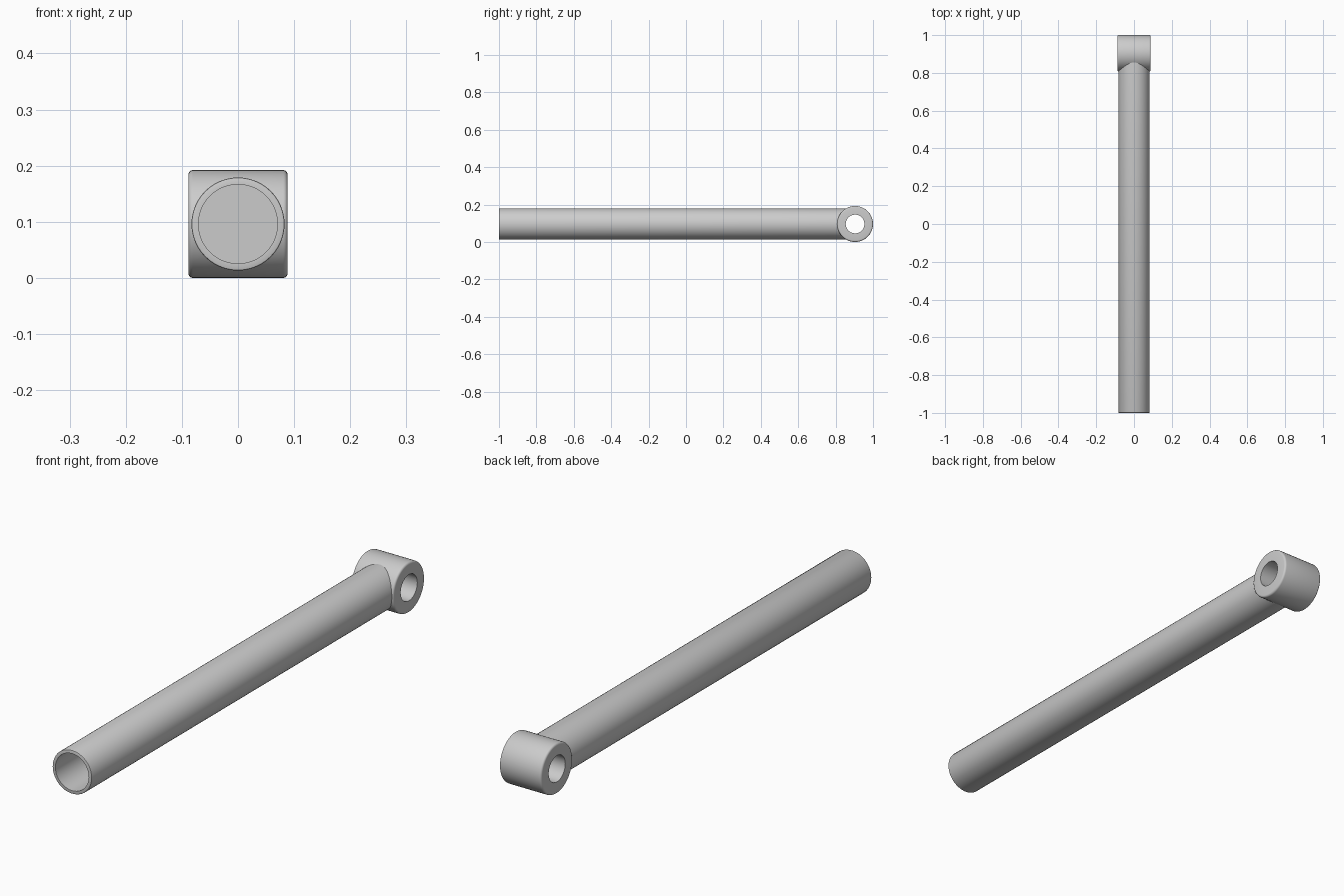
import bpy, bmesh
from math import sin, cos, pi, sqrt, radians

if "Cube" in bpy.data.objects:
    bpy.data.objects.remove(bpy.data.objects["Cube"])

SIDES = 48
EYE_Y, EYE_Z, EYE_R = 0.904, 0.096, 0.096


def lathe(name, profile, place, closed=False):
    """Sweep a (radius, axial) profile round an axis; place maps to world."""
    bm = bmesh.new()
    rings = []
    for r, t in profile:
        if r == 0:
            v = bm.verts.new(place(0, 0, t))
            rings.append([v] * SIDES)
        else:
            rings.append([bm.verts.new(place(r * cos(2 * pi * i / SIDES), r * sin(2 * pi * i / SIDES), t))
                          for i in range(SIDES)])
    pairs = list(zip(rings, rings[1:]))
    if closed:
        pairs.append((rings[-1], rings[0]))
    for a, b in pairs:
        for i in range(SIDES):
            j = (i + 1) % SIDES
            bm.faces.new(list(dict.fromkeys((a[i], a[j], b[j], b[i]))))
    bmesh.ops.recalc_face_normals(bm, faces=bm.faces)
    mesh = bpy.data.meshes.new(name)
    bm.to_mesh(mesh)
    bm.free()
    obj = bpy.data.objects.new(name, mesh)
    bpy.context.collection.objects.link(obj)
    bpy.ops.object.select_all(action='DESELECT')
    obj.select_set(True)
    bpy.context.view_layer.objects.active = obj
    bpy.ops.object.shade_smooth_by_angle(angle=radians(35))
    return obj


# Hollow barrel along y; its far end (t=None) is coped to fit the eye
def barrel_place(a, b, t):
    if t is None:
        t = EYE_Y - sqrt(EYE_R ** 2 - b ** 2) + 0.004
    return (a, t, b + EYE_Z)


lathe("barrel", [(0, 0.79), (0.0705, 0.79), (0.0705, -1.0), (0.0800, -1.0),
                 (0.0822, -0.9991), (0.083, -0.997), (0.083, None)], barrel_place)

# Pivot eye along x, with rounded rims and a through hole
half, rim = 0.0885, 0.008
arc = [(EYE_R - rim + rim * sin(a), half - rim + rim * cos(a))
       for a in (i * pi / 8 for i in range(5))]
side = [(0.05, half)] + arc
profile = side + [(r, -t) for r, t in reversed(side)]
lathe("pivot_eye", profile, lambda a, b, t: (t, EYE_Y + a, EYE_Z + b), closed=True)
